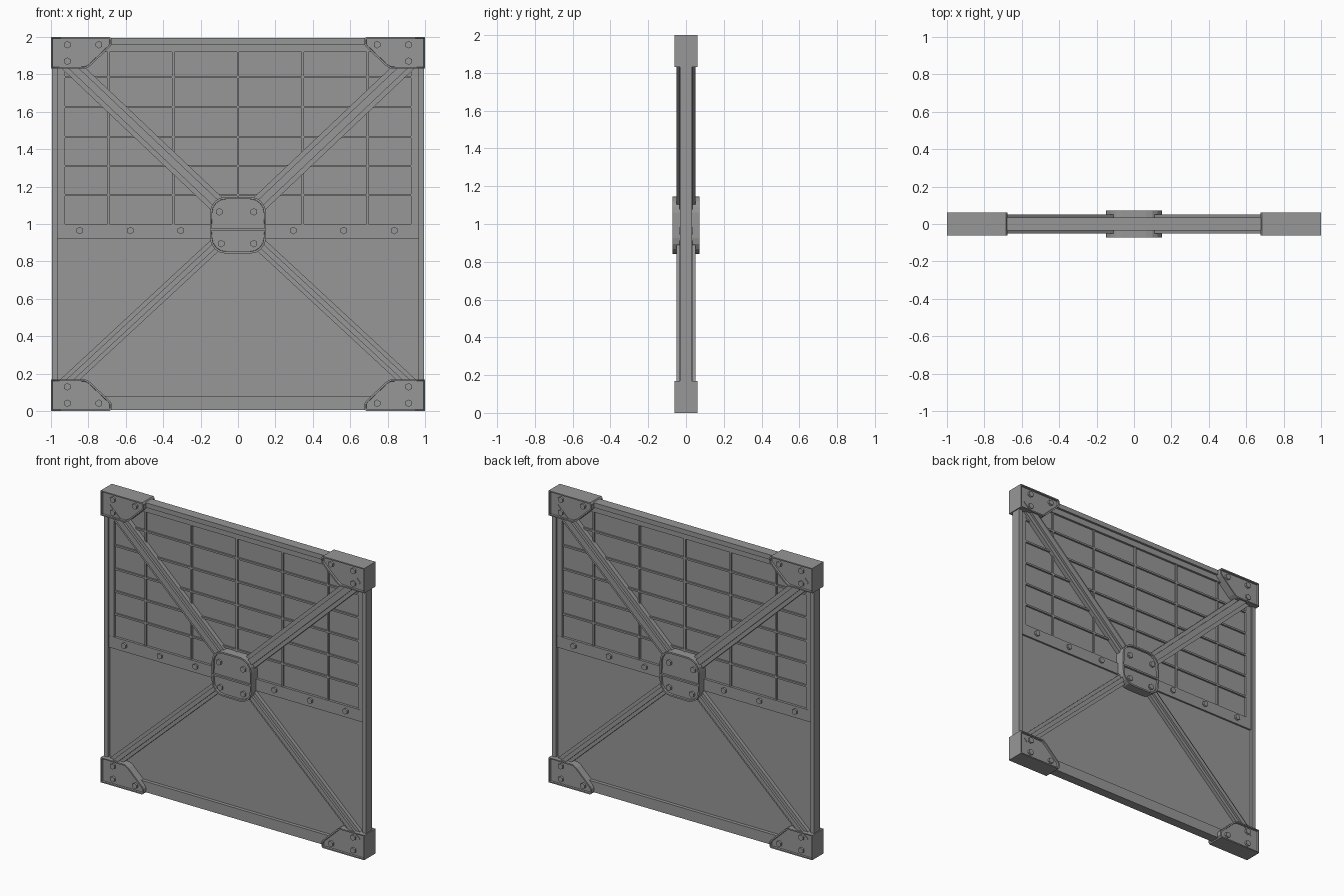
import bpy, bmesh, math
from mathutils import Vector, Matrix

if "Cube" in bpy.data.objects:
    bpy.data.objects.remove(bpy.data.objects["Cube"])

# Dark grey finish shared by every part
steel = bpy.data.materials.new("dark_grey")
steel.diffuse_color = (.31, .31, .31, 1)
steel.use_nodes = True
steel.node_tree.nodes["Principled BSDF"].inputs["Base Color"].default_value = steel.diffuse_color


def finish(bm, name):
    bmesh.ops.recalc_face_normals(bm, faces=bm.faces[:])
    me = bpy.data.meshes.new(name)
    bm.to_mesh(me)
    bm.free()
    me.materials.append(steel)
    ob = bpy.data.objects.new(name, me)
    bpy.context.collection.objects.link(ob)
    return ob


def box(name, x0, x1, z0, z1, half):
    bm = bmesh.new()
    m = Matrix.Translation(((x0 + x1) / 2, 0, (z0 + z1) / 2)) @ Matrix.Diagonal((x1 - x0, 2 * half, z1 - z0, 1))
    bmesh.ops.create_cube(bm, size=1, matrix=m)
    return finish(bm, name)


def plate(name, pts, half, rim, sink):
    """Prism of an x-z outline through y, with a sunken field inside a rim on both faces."""
    bm = bmesh.new()
    front = [bm.verts.new((x, -half, z)) for x, z in pts]
    back = [bm.verts.new((x, half, z)) for x, z in pts]
    caps = [bm.faces.new(front), bm.faces.new(back)]
    n = len(pts)
    for i in range(n):
        j = (i + 1) % n
        bm.faces.new((front[i], front[j], back[j], back[i]))
    bmesh.ops.recalc_face_normals(bm, faces=bm.faces[:])
    bmesh.ops.inset_individual(bm, faces=caps, thickness=rim, depth=0)
    bmesh.ops.inset_individual(bm, faces=caps, thickness=.001, depth=-sink)
    return finish(bm, name)


def bolt(name, x, z, reach, r=0.02):
    """Hexagonal bolt passing through, heads on both sides."""
    bm = bmesh.new()
    m = Matrix.Translation((x, 0, z)) @ Matrix.Rotation(math.pi / 2, 4, 'X')
    bmesh.ops.create_cone(bm, cap_ends=True, segments=6, radius1=r, radius2=r, depth=2 * reach, matrix=m)
    return finish(bm, name)


def brace(name, a, b, w, rib):
    """Diagonal bar with a raised rib along the middle of each side."""
    a, b = Vector((a[0], 0, a[1])), Vector((b[0], 0, b[1]))
    side = (b - a).normalized().cross(Vector((0, 1, 0)))
    half = [(w, -.034), (rib, -.034), (rib, -.05), (-rib, -.05), (-rib, -.034), (-w, -.034)]
    sec = half + [(-u, -v) for u, v in half]
    n = len(sec)
    bm = bmesh.new()
    ends = [[bm.verts.new(p + side * u + Vector((0, v, 0))) for u, v in sec] for p in (a, b)]
    for e in ends:
        bm.faces.new(e)
    for i in range(n):
        j = (i + 1) % n
        bm.faces.new((ends[0][i], ends[0][j], ends[1][j], ends[1][i]))
    return finish(bm, name)


# Outer frame and inner window frame
box("frame_top", -.993, .993, 1.96, 1.993, .034)
box("frame_bottom", -.993, .993, .007, .08, .032)
box("window_frame_top", -.965, .965, 1.92, 1.96, .019)
for s, side in ((-1, "left"), (1, "right")):
    box("frame_" + side, min(s * .993, s * .965), max(s * .993, s * .965), .007, 1.993, .032)
    box("window_frame_" + side, min(s * .965, s * .925), max(s * .965, s * .925), .92, 1.96, .02)

# Lower solid panel, middle band and upper pane
box("lower_panel", -.965, .965, .08, .92, .009)
box("middle_band", -.965, .965, .92, 1.0, .021)
box("upper_pane", -.925, .925, 1.0, 1.92, .004)
for i, x in enumerate((-.845, -.575, -.305, .295, .565, .835)):
    bolt(f"band_bolt_{i}", x, .965, .034)

# Grid bars over the pane
for i in range(-2, 3):
    x = i * .346
    box(f"grid_upright_{i + 2}", x - .006, x + .006, 1.0, 1.92, .016)
for i, z in enumerate((1.155, 1.31, 1.465, 1.625, 1.785)):
    box(f"grid_rail_{i}", -.925, .925, z - .006, z + .006, .016)

# Diagonal braces and corner gussets
gusset = [(1, 0), (.685, 0), (.675, .012), (.675, .04), (.685, .055), (.79, .155), (.815, .17), (1, .17)]
for s, side in ((-1, "left"), (1, "right")):
    brace("upper_brace_" + side, (0, 1.0), (s * .95, 1.9), .045, .02)
    brace("lower_brace_" + side, (0, 1.0), (s * .95, .12), .036, .014)
    for top in (0, 1):
        tag = ("upper_" if top else "lower_") + side
        zz = lambda d: 2 - d if top else d
        plate("gusset_" + tag, [(s * x, zz(d)) for x, d in gusset], .061, .01, .014)
        for i, (x, d) in enumerate(((.912, .042), (.912, .13), (.743, .042))):
            bolt(f"gusset_bolt_{tag}_{i}", s * x, zz(d), .0605)

# Central hub: upper and lower sunken fields sharing a thin middle rib
R = .085


def hub_half(split, end):
    s = 1 if end > split else -1
    pts = [(-.15, split), (.15, split)]
    for i in range(10):
        a = math.radians((i if i < 5 else i - 1) * 22.5)
        cx = .15 - R if i < 5 else R - .15
        pts.append((cx + R * math.cos(a), end - s * R + s * R * math.sin(a)))
    return pts


plate("hub_upper", hub_half(.965, 1.145), .071, .011, .014)
plate("hub_lower", hub_half(.977, .842), .071, .011, .014)
for i, (x, z) in enumerate(((-.1, 1.065), (.085, 1.065), (-.09, .895), (.085, .895))):
    bolt(f"hub_bolt_{i}", x, z, .0705)
